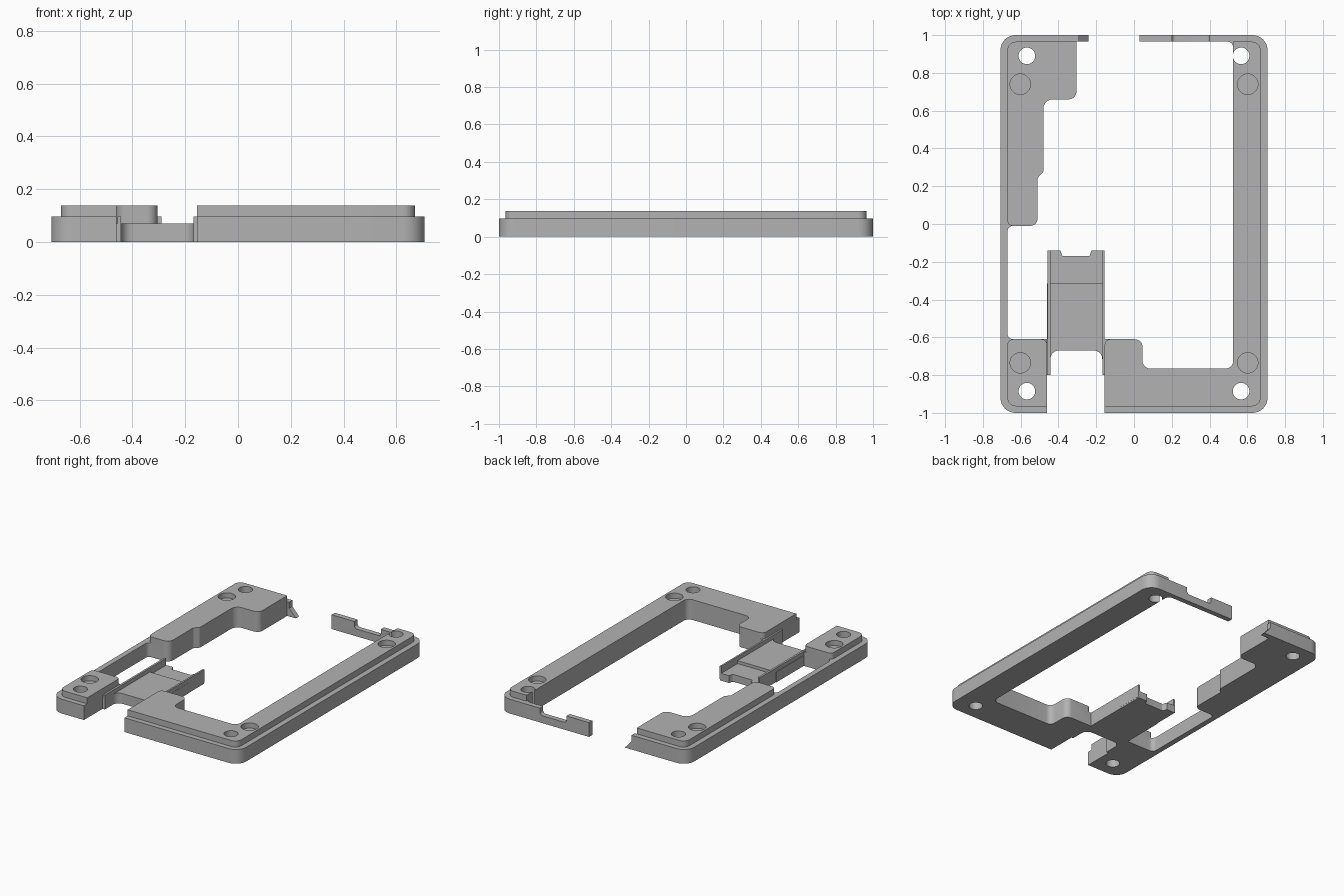
import bpy
import bmesh
import math
from mathutils import Vector

cube = bpy.data.objects.get("Cube")
if cube:
    bpy.data.objects.remove(cube, do_unlink=True)

grey = bpy.data.materials.new("mid grey plastic")
grey.use_nodes = True
COLOR = (0.45, 0.45, 0.45, 1)
grey.diffuse_color = COLOR
grey.node_tree.nodes["Principled BSDF"].inputs["Base Color"].default_value = COLOR

RIM, TOP = 0.097, 0.138      # heights of the rim step and the top face
R_OUT, R_IN = 0.08, 0.045    # corner radii of rim and raised part


def rounded(points, steps=8):
    """Replace each (x, y, radius) corner by an arc."""
    out = []
    for i, p in enumerate(points):
        c = Vector(p[:2])
        r = p[2] if len(p) > 2 else 0
        if not r:
            out.append(c)
            continue
        a = (Vector(points[i - 1][:2]) - c).normalized()
        b = (Vector(points[(i + 1) % len(points)][:2]) - c).normalized()
        half = a.angle(b) / 2
        center = c + (a + b).normalized() * r / math.sin(half)
        start = c + a * r / math.tan(half) - center
        end = c + b * r / math.tan(half) - center
        turn = math.atan2(start.x * end.y - start.y * end.x, start.dot(end))
        for k in range(steps + 1):
            t = turn * k / steps
            out.append(center + Vector((start.x * math.cos(t) - start.y * math.sin(t),
                                        start.x * math.sin(t) + start.y * math.cos(t))))
    return out


def prism(name, points, low, high, along_y=False):
    """Extrude a rounded outline upward, or an x-z profile along y."""
    bm = bmesh.new()
    place = (lambda p: (p.x, low, p.y)) if along_y else (lambda p: (p.x, p.y, low))
    face = bm.faces.new([bm.verts.new(place(p)) for p in rounded(points)])
    grown = bmesh.ops.extrude_face_region(bm, geom=[face])["geom"]
    shift = Vector((0, high - low, 0) if along_y else (0, 0, high - low))
    bmesh.ops.translate(bm, vec=shift, verts=[v for v in grown if isinstance(v, bmesh.types.BMVert)])
    bmesh.ops.recalc_face_normals(bm, faces=bm.faces)
    mesh = bpy.data.meshes.new(name)
    bm.to_mesh(mesh)
    bm.free()
    mesh.materials.append(grey)
    obj = bpy.data.objects.new(name, mesh)
    bpy.context.collection.objects.link(obj)
    return obj


def box(name, x0, x1, y0, y1, z0, z1):
    return prism(name, [(x0, y0), (x1, y0), (x1, y1), (x0, y1)], z0, z1)


def combine(target, tool, operation):
    mod = target.modifiers.new("combine", "BOOLEAN")
    mod.object, mod.operation, mod.solver = tool, operation, "EXACT"
    bpy.context.view_layer.objects.active = target
    bpy.ops.object.modifier_apply(modifier=mod.name)
    bpy.data.objects.remove(tool, do_unlink=True)


def drill(target, x, y, radius, low):
    ring = [(x + radius * math.cos(math.tau * i / 32),
             y + radius * math.sin(math.tau * i / 32)) for i in range(32)]
    combine(target, prism("hole_cutter", ring, low, 0.3), "DIFFERENCE")


# Right frame half: stepped inner edge of the wide block
left_inner = [(-0.305, 0.66, 0.04), (-0.48, 0.66, 0.05), (-0.48, 0.275, 0.02),
              (-0.51, 0.245, 0.02), (-0.51, -0.01, 0.04)]
right_frame = prism("right_frame", [
    (-0.707, 1, R_OUT), (-0.29, 1), (-0.29, 0.965), (-0.305, 0.965)] + left_inner + [
    (-0.67, -0.01, 0.03), (-0.67, -0.61, 0.03), (-0.46, -0.61),
    (-0.46, -1), (-0.707, -1, R_OUT)], 0, RIM)
combine(right_frame, prism("raised_block", [
    (-0.67, 0.965, R_IN), (-0.305, 0.965)] + left_inner + [(-0.67, -0.01, 0.03)],
    0.05, TOP), "UNION")
combine(right_frame, prism("raised_corner", [
    (-0.67, -0.61, 0.03), (-0.46, -0.61, 0.03), (-0.46, -0.965), (-0.67, -0.965, R_IN)],
    0.05, TOP), "UNION")

# Left frame half: front bar, long side and the thin rear lip
right_inner = [(-0.155, -0.61, 0.03), (0.045, -0.61, 0.04),
               (0.045, -0.765, 0.04), (0.525, -0.765, 0.04)]
left_frame = prism("left_frame", [
    (0.03, 1), (0.707, 1, R_OUT), (0.707, -1, R_OUT), (-0.155, -1), (-0.155, -0.61)]
    + right_inner[1:] + [(0.525, 0.965, 0.03), (0.03, 0.965)], 0, RIM)
combine(left_frame, prism("raised_side", [
    (0.525, 0.965), (0.67, 0.965, R_IN), (0.67, -0.965, R_IN), (-0.155, -0.965)]
    + right_inner, 0.05, TOP), "UNION")
combine(left_frame, prism("lip_notch_cutter", [
    (0.2, 0.2), (0.2, 0.05, 0.02), (0.4, 0.05, 0.02), (0.4, 0.2)],
    0.9, 1.1, along_y=True), "DIFFERENCE")

# Screw holes go through, round pockets are shallow
for frame, side in ((right_frame, -1), (left_frame, 1)):
    for hole_y, pocket_y in ((0.89, 0.74), (-0.885, -0.735)):
        drill(frame, side * 0.567, hole_y, 0.044, -0.1)
        drill(frame, side * 0.602, pocket_y, 0.054, TOP - 0.035)

# Sloped tip at the end of the right rear lip
lip_tip = prism("lip_tip", [(-0.29, 0), (-0.24, 0), (-0.29, 0.055)], 0.965, 1, along_y=True)

# Connector tray: two floor levels and two side walls
tray = prism("tray", [
    (-0.46, -0.315), (-0.46, -0.8), (-0.443, -0.8), (-0.443, -0.67, 0.045),
    (-0.168, -0.67, 0.045), (-0.168, -0.8), (-0.155, -0.8), (-0.155, -0.315)], 0, 0.07)
combine(tray, prism("rear_floor", [
    (-0.455, -0.33), (-0.455, -0.14), (-0.39, -0.14), (-0.38, -0.17, 0.01),
    (-0.235, -0.17, 0.01), (-0.225, -0.14), (-0.157, -0.14), (-0.157, -0.33)], 0, 0.05), "UNION")
for x0, x1 in ((-0.457, -0.443), (-0.168, -0.156)):
    combine(tray, box("tray_wall", x0, x1, -0.8, -0.14, 0.01, RIM), "UNION")

# Smooth arcs, sharp edges
for obj in (right_frame, left_frame, lip_tip, tray):
    bpy.ops.object.select_all(action="DESELECT")
    obj.select_set(True)
    bpy.context.view_layer.objects.active = obj
    bpy.ops.object.shade_smooth_by_angle(angle=math.radians(30))
